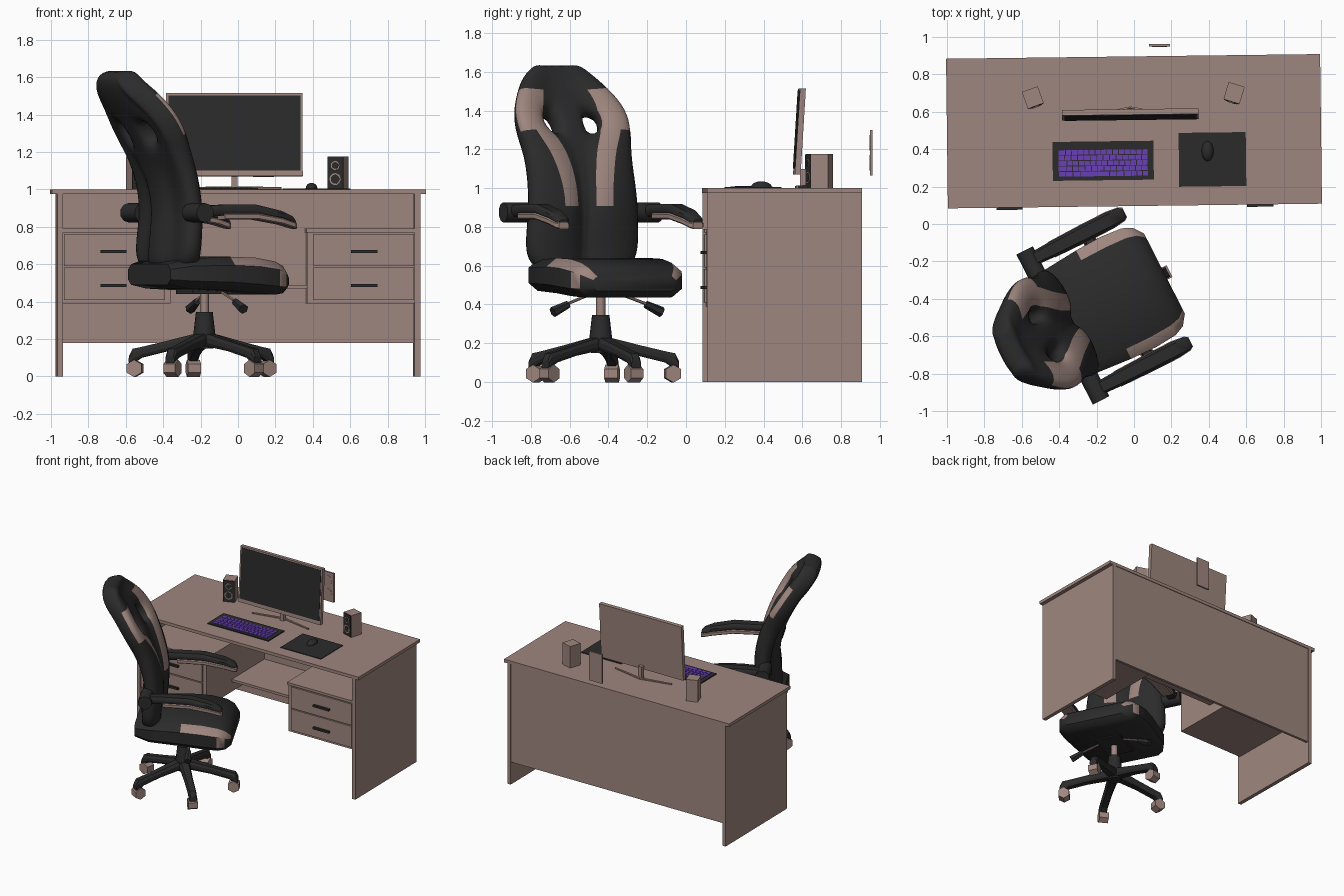
import bpy, bmesh, math
from mathutils import Matrix, Vector

if "Cube" in bpy.data.objects:
    bpy.data.objects.remove(bpy.data.objects["Cube"])

T = Matrix.Translation
R = Matrix.Rotation


def material(name, rgb):
    m = bpy.data.materials.new(name)
    m.diffuse_color = (*rgb, 1)
    m.use_nodes = True
    m.node_tree.nodes["Principled BSDF"].inputs["Base Color"].default_value = m.diffuse_color
    return m


BROWN = material("dusty brown", (0.345, 0.24, 0.21))
BLACK = material("soft black", (0.024, 0.024, 0.024))
PURPLE = material("key purple", (0.14, 0.05, 0.47))

DESK = T((0, 0.496, 0)) @ R(0.0125, 4, 'Z') @ T((0, -0.5, 0))   # desk is turned very slightly
CHAIR = T((-0.18, -0.44, 0)) @ R(math.radians(27), 4, 'Z')      # chair space: +x forward, +y left


def make(name, bm, mats, M, smooth=False, fix=True):
    if fix:
        bmesh.ops.recalc_face_normals(bm, faces=bm.faces)
    me = bpy.data.meshes.new(name)
    bm.to_mesh(me)
    bm.free()
    for m in mats:
        me.materials.append(m)
    if smooth:
        for p in me.polygons:
            p.use_smooth = True
        me.set_sharp_from_angle(angle=math.radians(40))
    ob = bpy.data.objects.new(name, me)
    bpy.context.collection.objects.link(ob)
    ob.matrix_world = M
    return ob


def add_box(bm, x0, x1, y0, y1, z0, z1):
    mid = T(((x0 + x1) / 2, (y0 + y1) / 2, (z0 + z1) / 2))
    bmesh.ops.create_cube(bm, size=1, matrix=mid @ Matrix.Diagonal((x1 - x0, y1 - y0, z1 - z0, 1)))


def box(name, x, y, z, mat, M=DESK):
    bm = bmesh.new()
    add_box(bm, *x, *y, *z)
    return make(name, bm, [mat], M)


def cyl(name, a, b, r0, r1, n, mat, M, smooth=True):
    a, b = Vector(a), Vector(b)
    d = b - a
    bm = bmesh.new()
    bmesh.ops.create_cone(bm, cap_ends=True, segments=n, radius1=r0, radius2=r1, depth=d.length,
                          matrix=T((a + b) / 2) @ d.to_track_quat('Z', 'Y').to_matrix().to_4x4())
    return make(name, bm, [mat], M, smooth)


def loft_bm(rings):
    bm = bmesh.new()
    rows = [[bm.verts.new(p) for p in r] for r in rings]
    n = len(rows[0])
    for r, s in zip(rows, rows[1:]):
        for i in range(n):
            bm.faces.new((r[i], r[(i + 1) % n], s[(i + 1) % n], s[i]))
    bm.faces.new(rows[0])
    bm.faces.new(rows[-1])
    bmesh.ops.recalc_face_normals(bm, faces=bm.faces)
    return bm


def octagon(x, hw, z0, z1, c=0.3, y=0):
    """Chamfered rectangle standing across the x axis."""
    h = (z1 - z0) * c
    w = min(hw * c, h * 1.3)
    return [(x, y + a, b) for a, b in ((-hw, z0 + h), (-hw + w, z0), (hw - w, z0), (hw, z0 + h),
                                       (hw, z1 - h), (hw - w, z1), (-hw + w, z1), (-hw, z1 - h))]


# --- desk body ---
box("desk_top", (-1, 1), (0.1, 0.9), (0.975, 1.0), BROWN)
box("back_panel", (-0.94, 0.94), (0.875, 0.895), (0.18, 0.975), BROWN)
box("middle_shelf", (-0.37, 0.37), (0.45, 0.875), (0.47, 0.49), BROWN)
for s, side in ((-1, "left"), (1, "right")):
    xs = lambda a, b: tuple(sorted((s * a, s * b)))
    box(side + "_side_panel", xs(0.94, 0.97), (0.1, 0.9), (0, 0.975), BROWN)
    box(side + "_drawer_block", xs(0.365, 0.94), (0.12, 0.875), (0.39, 0.77), BROWN)
    box(side + "_block_top", xs(0.36, 0.94), (0.105, 0.875), (0.77, 0.79), BROWN)
    for z in (0.41, 0.59):
        box(side + "_drawer_front", xs(0.395, 0.935), (0.105, 0.12), (z, z + 0.172), BROWN)
        box(side + "_drawer_handle", xs(0.6, 0.74), (0.088, 0.106), (z + 0.069, z + 0.085), BLACK)

# --- monitor ---
MON = DESK @ T((-0.018, 0.577, 1.07)) @ R(math.radians(-3.5), 4, 'X')
box("monitor_case", (-0.365, 0.365), (-0.016, 0.014), (0, 0.445), BROWN, MON)
box("monitor_screen", (-0.353, 0.353), (-0.019, -0.015), (0.03, 0.433), BLACK, MON)
box("monitor_stem", (-0.034, -0.002), (0.592, 0.622), (1.0, 1.1), BROWN)
for s in (-1, 1):
    cyl("monitor_foot", (-0.018, 0.625, 1.007), (-0.018 + s * 0.25, 0.575, 1.006), 0.009, 0.007, 6, BROWN, DESK)

# --- speakers: two drivers on a dark front ---
for x, y, a in ((-0.541, 0.676, 20), (0.535, 0.7, -17)):
    S = T((x, y, 1.0)) @ R(math.radians(a), 4, 'Z')
    box("speaker_case", (-0.045, 0.045), (-0.045, 0.048), (0, 0.175), BROWN, S)
    box("speaker_front", (-0.043, 0.043), (-0.05, -0.044), (0.002, 0.173), BLACK, S)
    for z, r in ((0.055, 0.032), (0.128, 0.024)):
        cyl("speaker_ring", (0, -0.048, z), (0, -0.053, z), r, r, 16, BROWN, S)
        cyl("speaker_cone", (0, -0.05, z), (0, -0.055, z), r * 0.75, r * 0.75, 16, BLACK, S)

# --- keyboard ---
box("keyboard_base", (-0.437, 0.103), (0.24, 0.448), (1.0, 1.008), BLACK)
bm = bmesh.new()
for row in range(5):
    y = 0.26 + row * 0.029
    widths = [1.3, 1.3, 1.3, 5.2, 1.3, 1.3, 1.3, 1, 1, 1] if row == 0 else [1 + 0.25 * (row % 3)] + [1] * (14 - row % 2)
    unit = 0.48 / sum(widths)
    x = -0.407
    for w in widths:
        add_box(bm, x + 0.002, x + w * unit - 0.002, y + 0.002, y + 0.027, 1.006, 1.012)
        x += w * unit
make("keyboard_keys", bm, [PURPLE], DESK)

# --- mouse and pad ---
box("mouse_pad", (0.238, 0.597), (0.2, 0.488), (1.0, 1.005), BLACK)
bm = bmesh.new()
bmesh.ops.create_uvsphere(bm, u_segments=14, v_segments=8, radius=1,
                          matrix=T((0.392, 0.388, 1.006)) @ Matrix.Diagonal((0.032, 0.054, 0.029, 1)))
make("mouse", bm, [BLACK], DESK, True)

# --- wall socket behind the desk ---
box("wall_socket", (0.08, 0.193), (0.949, 0.963), (1.065, 1.3), BROWN, Matrix())
for z in (1.13, 1.235):
    cyl("socket_disc", (0.136, 0.952, z), (0.136, 0.947, z), 0.04, 0.04, 16, BROWN, Matrix())

# --- chair base: column, five legs, casters ---
cyl("base_hub", (0, 0, 0.15), (0, 0, 0.22), 0.05, 0.065, 12, BLACK, CHAIR)
cyl("gas_sleeve", (0, 0, 0.2), (0, 0, 0.345), 0.062, 0.045, 12, BLACK, CHAIR)
cyl("gas_rod", (0, 0, 0.34), (0, 0, 0.46), 0.024, 0.024, 12, BROWN, CHAIR)
box("seat_mechanism", (-0.12, 0.14), (-0.1, 0.1), (0.44, 0.49), BLACK, CHAIR)
for k in range(5):
    L = CHAIR @ R(math.radians(72 * k), 4, 'Z')
    rings = [octagon(x, w, a, b) for x, w, a, b in ((0.02, 0.04, 0.165, 0.235), (0.2, 0.032, 0.135, 0.19),
                                                    (0.34, 0.03, 0.1, 0.157), (0.385, 0.03, 0.07, 0.148),
                                                    (0.405, 0.028, 0.065, 0.11))]
    make("base_leg", loft_bm(rings), [BLACK], L)
    cyl("caster", (0.375, -0.035, 0.043), (0.375, 0.035, 0.043), 0.046, 0.046, 6, BROWN, L, False)

# --- levers under the seat ---
for s in (-1, 1):
    cyl("lever_rod", (0.05, s * 0.04, 0.47), (0.07, s * 0.25, 0.395), 0.008, 0.008, 6, BROWN, CHAIR)
    cyl("lever_handle", (0.07, s * 0.225, 0.4), (0.075, s * 0.315, 0.36), 0.02, 0.028, 6, BLACK, CHAIR)

# --- seat cushion with light strips along the front corners ---
rows = ((-0.33, 0.25, 0.49, 0.6), (-0.22, 0.305, 0.47, 0.63), (0.02, 0.325, 0.458, 0.64),
        (0.17, 0.33, 0.445, 0.635), (0.29, 0.32, 0.437, 0.615), (0.345, 0.295, 0.445, 0.59), (0.385, 0.24, 0.47, 0.545))
bm = loft_bm([octagon(*r, 0.25) for r in rows])
for f in bm.faces:
    c = f.calc_center_median()
    strip = c.x > 0.02 and f.normal.z > 0.25
    flank = 0.29 < c.x < 0.36 and abs(f.normal.z) < 0.25
    if abs(c.y) > 0.2 and (strip or flank):
        f.material_index = 1
make("seat", bm, [BLACK, BROWN], CHAIR, True)

# --- backrest: shell with two holes and light stripes ---
# height, depth, half width, stripe inner edge, stripe outer edge
rows = ((0.575, -0.245, 0.26, 0.07, 0.15), (0.65, -0.25, 0.325, 0.07, 0.17), (0.78, -0.235, 0.325, 0.07, 0.15),
        (0.90, -0.225, 0.32, 0.075, 0.115), (1.05, -0.25, 0.31, 0.075, 0.145), (1.18, -0.30, 0.305, 0.10, 0.19),
        (1.27, -0.345, 0.32, 0.155, 0.25), (1.375, -0.405, 0.315, 0.17, 0.275), (1.48, -0.48, 0.255, 0.14, 0.205),
        (1.56, -0.53, 0.195, 0.09, 0.14), (1.635, -0.54, 0.12, 0.05, 0.08))
bm = bmesh.new()
grid = []
for z, x, h, a, b in rows:
    half = ((0, 0), (a * 0.5, 0), (a, 0.02), (b, 0.05), (h, 0.02))
    line = [(-y, o) for y, o in half[:0:-1]] + list(half)
    k = 1 if z < 1.5 else 0.2
    grid.append([bm.verts.new((x + o * k, y, z)) for y, o in line])
for i in range(len(rows) - 1):
    for j in range(8):
        if rows[i][0] == 1.27 and j in (2, 5):
            continue
        f = bm.faces.new((grid[i][j], grid[i][j + 1], grid[i + 1][j + 1], grid[i + 1][j]))
        stripe = j in (1, 6) and 0.9 <= rows[i][0] < 1.45
        wing = j in (0, 7) and 1.25 < rows[i][0] < 1.45
        f.material_index = 0 if stripe or wing else 1
back = make("backrest", bm, [BROWN, BLACK], CHAIR, True, False)
back.data.set_sharp_from_angle(angle=math.pi)
sol = back.modifiers.new("thickness", 'SOLIDIFY')
sol.thickness = 0.13
sol.offset = 0
sol.material_offset = 1
sol.material_offset_rim = 1
sub = back.modifiers.new("round", 'SUBSURF')
sub.levels = sub.render_levels = 2

# --- armrests: joint, dark pad, light underside ---
for s, side in ((-1, "right"), (1, "left")):
    y = s * 0.388
    cyl(side + "_arm_joint", (-0.225, s * 0.28, 0.875), (-0.225, s * 0.45, 0.875), 0.052, 0.052, 10, BLACK, CHAIR)
    pad = ((-0.24, 0.035, 0.85, 0.91), (-0.1, 0.042, 0.86, 0.918), (0.1, 0.046, 0.86, 0.918),
           (0.25, 0.046, 0.835, 0.885), (0.32, 0.038, 0.815, 0.855), (0.34, 0.026, 0.81, 0.835))
    make(side + "_arm_pad", loft_bm([octagon(*p, 0.3, y) for p in pad]), [BLACK], CHAIR, True)
    under = [octagon(x + 0.004, w * 1.08, a - 0.022, a + 0.012, 0.2, y) for x, w, a, b in pad[1:]]
    make(side + "_arm_underside", loft_bm(under), [BROWN], CHAIR)
